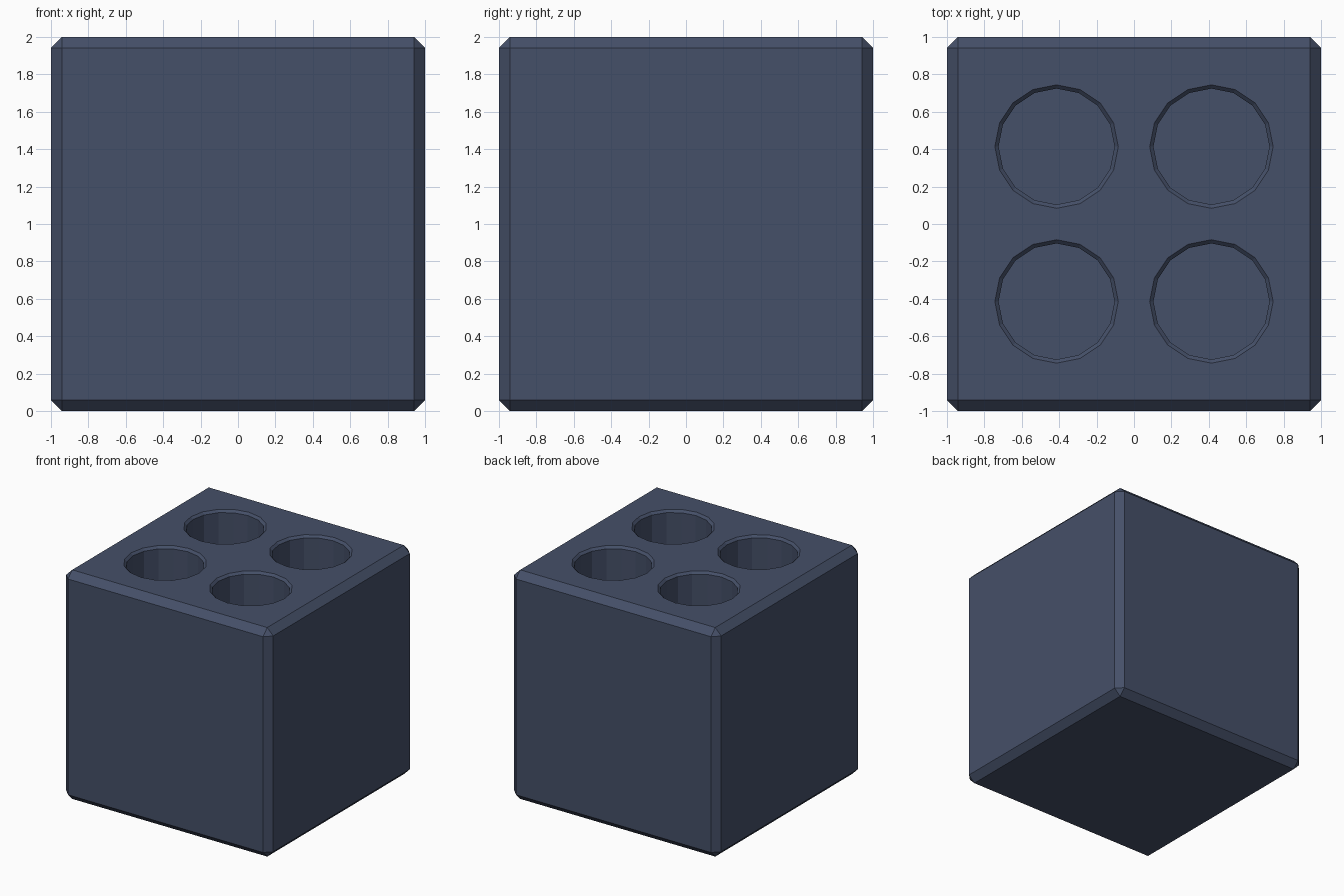
import bpy, bmesh, math

if "Cube" in bpy.data.objects:
    bpy.data.objects.remove(bpy.data.objects["Cube"])

BEVEL = 0.058          # chamfer on the block edges
HOLE_POS = 0.414       # hole centre offset from the axes
HOLE_R, RIM_R = 0.31, 0.33
HOLE_FLOOR = 1.0
SIDES = 16

mat = bpy.data.materials.new("dark_slate_blue")
mat.diffuse_color = (0.06, 0.08, 0.14, 1)
mat.use_nodes = True
mat.node_tree.nodes["Principled BSDF"].inputs["Base Color"].default_value = mat.diffuse_color


def new_object(name, bm):
    mesh = bpy.data.meshes.new(name)
    bmesh.ops.recalc_face_normals(bm, faces=bm.faces)
    bm.to_mesh(mesh)
    bm.free()
    obj = bpy.data.objects.new(name, mesh)
    bpy.context.collection.objects.link(obj)
    mesh.materials.append(mat)
    return obj


def add_hole(bm, cx, cy):
    # Closed plug: straight bore with a flared mouth that cuts the rim chamfer
    lip = RIM_R - HOLE_R
    rings = []
    for r, z in ((HOLE_R, HOLE_FLOOR), (HOLE_R, 2 - lip), (RIM_R + lip, 2 + lip)):
        rings.append([bm.verts.new((cx + r * math.cos(2 * math.pi * i / SIDES),
                                    cy + r * math.sin(2 * math.pi * i / SIDES), z))
                      for i in range(SIDES)])
    for a, b in zip(rings, rings[1:]):
        for i in range(SIDES):
            j = (i + 1) % SIDES
            bm.faces.new((a[i], a[j], b[j], b[i]))
    bm.faces.new(rings[0][::-1])
    bm.faces.new(rings[-1])


# Chamfered block
bm = bmesh.new()
bmesh.ops.create_cube(bm, size=2)
bmesh.ops.translate(bm, verts=bm.verts, vec=(0, 0, 1))
bmesh.ops.bevel(bm, geom=bm.edges[:], offset=BEVEL, offset_type='OFFSET',
                segments=1, affect='EDGES', profile=0.5)
block = new_object("holder_block", bm)

# Four round sockets in the top
bm = bmesh.new()
for sx in (-1, 1):
    for sy in (-1, 1):
        add_hole(bm, sx * HOLE_POS, sy * HOLE_POS)
cutter = new_object("socket_cutter", bm)
cutter.hide_render = True

cut = block.modifiers.new("sockets", 'BOOLEAN')
cut.operation = 'DIFFERENCE'
cut.solver = 'EXACT'
cut.object = cutter
bpy.context.view_layer.objects.active = block
block.select_set(True)
bpy.ops.object.modifier_apply(modifier=cut.name)
bpy.data.objects.remove(cutter)
